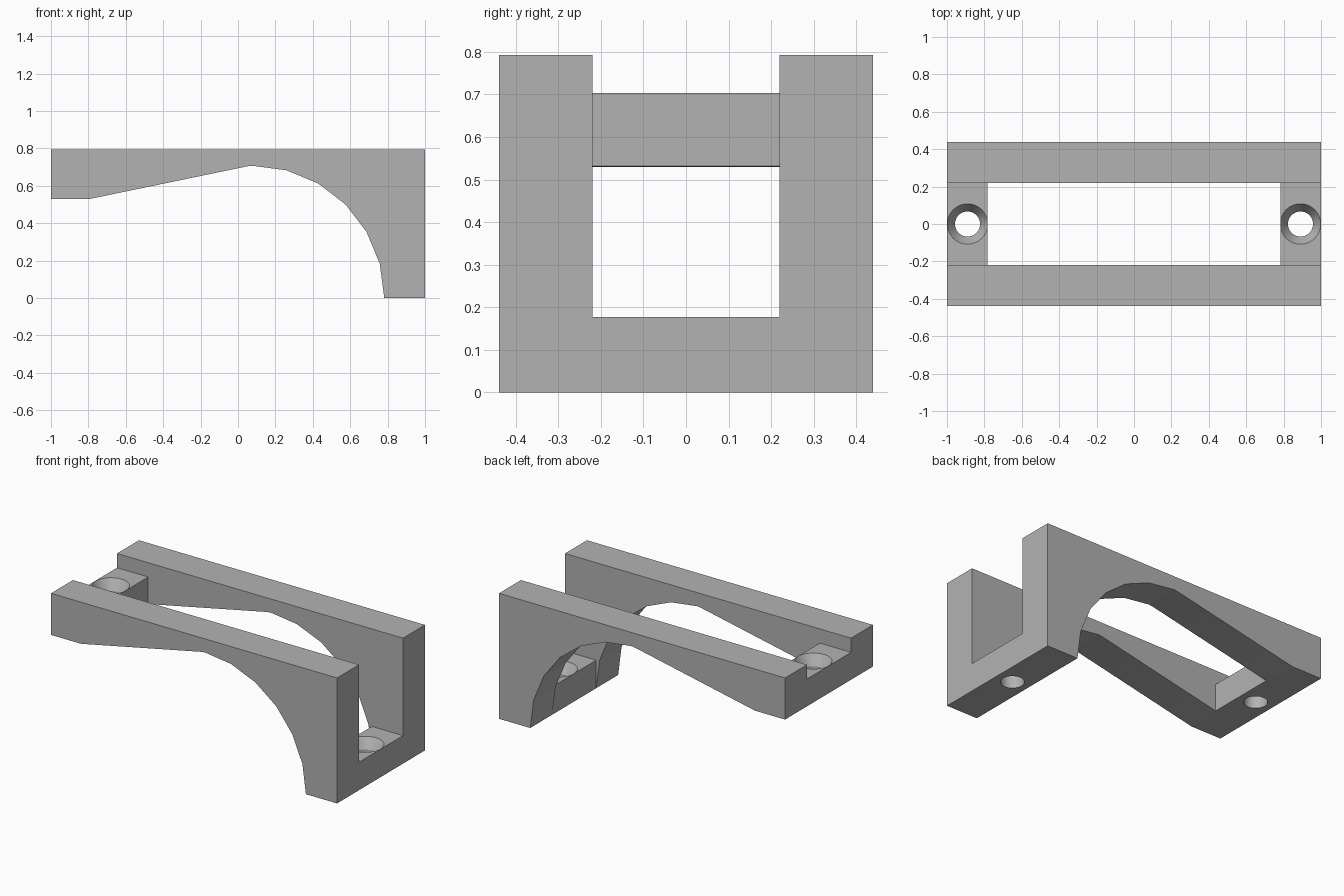
import bpy, bmesh, math

if "Cube" in bpy.data.objects:
    bpy.data.objects.remove(bpy.data.objects["Cube"], do_unlink=True)

grey = bpy.data.materials.new("plain_grey")
grey.use_nodes = True
COLOUR = (0.448, 0.448, 0.448, 1)
grey.diffuse_color = COLOUR
grey.node_tree.nodes["Principled BSDF"].inputs["Base Color"].default_value = COLOUR


def make_object(name, bm):
    bmesh.ops.recalc_face_normals(bm, faces=bm.faces)
    mesh = bpy.data.meshes.new(name)
    bm.to_mesh(mesh)
    bm.free()
    mesh.materials.append(grey)
    obj = bpy.data.objects.new(name, mesh)
    bpy.context.collection.objects.link(obj)
    return obj


def extrude_profile(name, points, half_width):
    """Extrude an x-z outline along y."""
    bm = bmesh.new()
    face = bm.faces.new([bm.verts.new((x, -half_width, z)) for x, z in points])
    result = bmesh.ops.extrude_face_region(bm, geom=[face])
    verts = [v for v in result["geom"] if isinstance(v, bmesh.types.BMVert)]
    bmesh.ops.translate(bm, verts=verts, vec=(0, 2 * half_width, 0))
    return make_object(name, bm)


def countersink_cutter(name, x, top):
    """Straight hole with a conical mouth at height top."""
    rings = [(0.067, -0.3), (0.067, -0.065), (0.108, 0), (0.108, 0.05)]
    steps = 48
    bm = bmesh.new()
    loops = []
    for r, dz in rings:
        loops.append([bm.verts.new((x + r * math.cos(math.tau * i / steps),
                                    r * math.sin(math.tau * i / steps),
                                    top + dz)) for i in range(steps)])
    for a, b in zip(loops, loops[1:]):
        for i in range(steps):
            j = (i + 1) % steps
            bm.faces.new((a[i], a[j], b[j], b[i]))
    bm.faces.new(loops[0])
    bm.faces.new(loops[-1])
    return make_object(name, bm)


def cut(target, cutter):
    mod = target.modifiers.new("cut", "BOOLEAN")
    mod.operation = "DIFFERENCE"
    mod.solver = "EXACT"
    mod.object = cutter
    bpy.ops.object.select_all(action="DESELECT")
    bpy.context.view_layer.objects.active = target
    target.select_set(True)
    bpy.ops.object.modifier_apply(modifier=mod.name)
    bpy.data.objects.remove(cutter, do_unlink=True)


TOP, LOW_SEAT, HIGH_SEAT, INNER = 0.793, 0.177, 0.703, 0.782

# Body outline: tall foot, faceted arch, sloping underside, short end
arch = [(0.075 + 0.707 * math.cos(math.radians(a)),
         0.707 * math.sin(math.radians(a))) for a in range(0, 91, 15)]
outline = [(1, TOP), (1, 0)] + arch + [(0.05, 0.704), (-0.79, 0.53), (-1, 0.53), (-1, TOP)]
frame = extrude_profile("bracket_frame", outline, 0.439)

# Central opening and the slots above both mounting seats
slot = [(-1.1, HIGH_SEAT), (-INNER, HIGH_SEAT), (-INNER, -0.1), (INNER, -0.1),
        (INNER, LOW_SEAT), (1.1, LOW_SEAT), (1.1, 1), (-1.1, 1)]
cut(frame, extrude_profile("slot_cutter", slot, 0.22))

# Countersunk screw holes
for x, top in ((-0.89, HIGH_SEAT), (0.89, LOW_SEAT)):
    cut(frame, countersink_cutter("screw_hole_cutter", x, top))

frame.select_set(True)
bpy.context.view_layer.objects.active = frame
bpy.ops.object.shade_smooth_by_angle(angle=math.radians(10))
